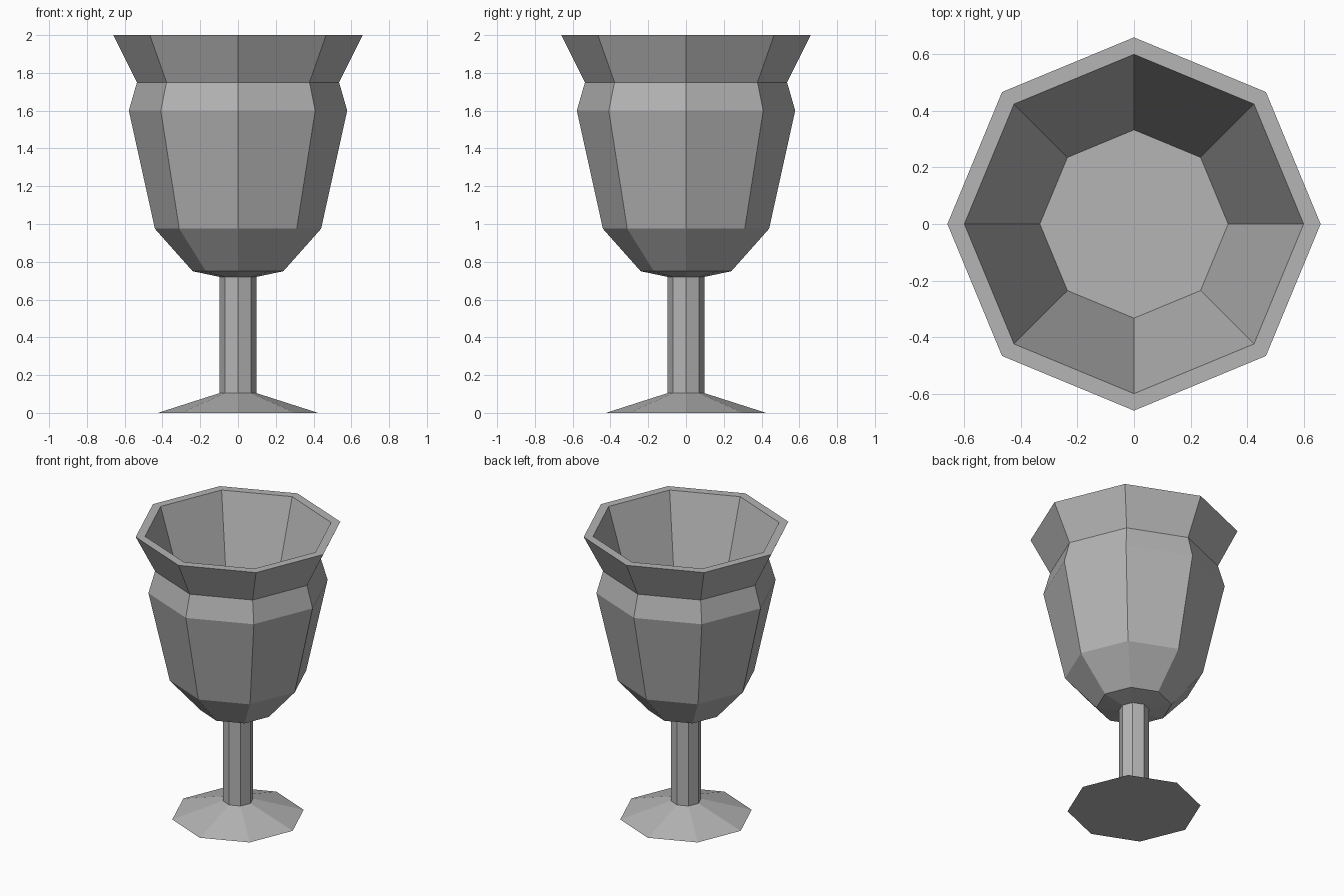
import bpy, bmesh, math

if "Cube" in bpy.data.objects:
    bpy.data.objects.remove(bpy.data.objects["Cube"])

SIDES = 8


def lathe(name, profile):
    """Revolve an (r, z) profile into a closed faceted solid with flat end caps."""
    bm = bmesh.new()
    rings = []
    for r, z in profile:
        rings.append([bm.verts.new((r * math.cos(i * math.tau / SIDES),
                                    r * math.sin(i * math.tau / SIDES), z))
                      for i in range(SIDES)])
    for a, b in zip(rings, rings[1:]):
        for i in range(SIDES):
            j = (i + 1) % SIDES
            bm.faces.new((a[i], a[j], b[j], b[i]))
    bm.faces.new(list(reversed(rings[0])))
    bm.faces.new(rings[-1])
    bmesh.ops.recalc_face_normals(bm, faces=bm.faces)
    mesh = bpy.data.meshes.new(name)
    bm.to_mesh(mesh)
    bm.free()
    obj = bpy.data.objects.new(name, mesh)
    bpy.context.collection.objects.link(obj)
    return obj


# Foot, stem, bowl outside, rim and bowl inside as one watertight profile
foot = [(0.424, 0.0)]
stem = [(0.097, 0.105), (0.097, 0.72)]
bowl_outside = [(0.24, 0.75), (0.44, 0.975), (0.578, 1.6), (0.535, 1.75), (0.66, 2.0)]
bowl_inside = [(0.6, 2.0), (0.333, 1.13)]

goblet = lathe("goblet", foot + stem + bowl_outside + bowl_inside)

# Dull pewter grey
pewter = bpy.data.materials.new("pewter")
pewter.diffuse_color = (0.46, 0.46, 0.46, 1)
pewter.use_nodes = True
pewter.node_tree.nodes["Principled BSDF"].inputs["Base Color"].default_value = pewter.diffuse_color
goblet.data.materials.append(pewter)
